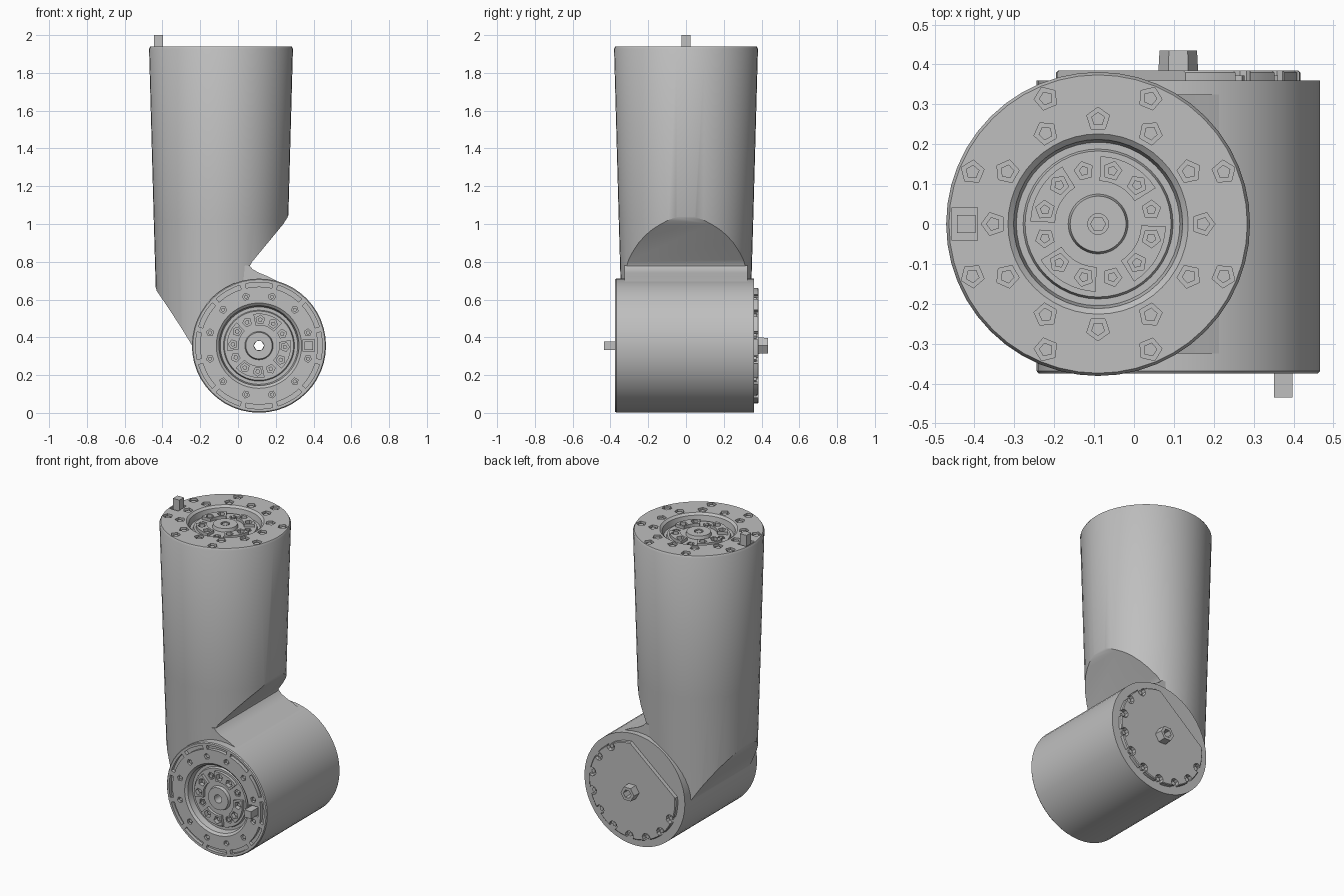
import bpy
import bmesh
from math import sin, cos, pi, radians
from mathutils import Matrix

if "Cube" in bpy.data.objects:
    bpy.data.objects.remove(bpy.data.objects["Cube"])

gray = bpy.data.materials.new("machined_gray")
gray.use_nodes = True
gray.diffuse_color = (0.52, 0.52, 0.52, 1)
gray.node_tree.nodes["Principled BSDF"].inputs["Base Color"].default_value = gray.diffuse_color

# Frames whose local z points out of each joint face
TOP = Matrix.Translation((-0.09, 0, 1.94))
FRONT = Matrix.Translation((0.111, -0.375, 0.356)) @ Matrix.Rotation(pi / 2, 4, "X")
BACK = Matrix.Translation((0.111, 0.36, 0.356)) @ Matrix.Rotation(-pi / 2, 4, "X")
# Frame for side profiles drawn in x and z
SIDE = Matrix.Rotation(pi / 2, 4, "X")


def ngon(angle, dist, radius, sides=5):
    """Regular polygon placed at a polar position."""
    a = radians(angle)
    return [(dist * cos(a) + radius * cos(a + 2 * pi * i / sides),
             dist * sin(a) + radius * sin(a + 2 * pi * i / sides)) for i in range(sides)]


def arc(inner, outer, middle, half, steps=8):
    """Ring sector outline."""
    angles = [radians(middle - half + 2 * half * i / steps) for i in range(steps + 1)]
    return ([(outer * cos(a), outer * sin(a)) for a in angles]
            + [(inner * cos(a), inner * sin(a)) for a in reversed(angles)])


def rect(x0, x1, half):
    return [(x0, -half), (x1, -half), (x1, half), (x0, half)]


def prism(bm, outline, low, high):
    bottom = [bm.verts.new((x, y, low)) for x, y in outline]
    top = [bm.verts.new((x, y, high)) for x, y in outline]
    bm.faces.new(bottom)
    bm.faces.new(top)
    for i in range(len(outline)):
        j = (i + 1) % len(outline)
        bm.faces.new((bottom[i], bottom[j], top[j], top[i]))


def make(name, bm, frame):
    bmesh.ops.recalc_face_normals(bm, faces=bm.faces)
    mesh = bpy.data.meshes.new(name)
    bm.to_mesh(mesh)
    bm.free()
    mesh.materials.append(gray)
    obj = bpy.data.objects.new(name, mesh)
    obj.matrix_world = frame
    bpy.context.collection.objects.link(obj)
    return obj


def make_lathe(name, profile, frame, sides=48, loop=False):
    """Turn (radius, height) points; loop joins the ends into a bored solid."""
    bm = bmesh.new()
    rows = [[bm.verts.new((radius * cos(2 * pi * i / sides),
                           radius * sin(2 * pi * i / sides), height))
             for i in range(sides)] for radius, height in profile]
    pairs = list(zip(rows, rows[1:]))
    if loop:
        pairs.append((rows[-1], rows[0]))
    else:
        bm.faces.new(rows[0])
        bm.faces.new(rows[-1])
    for a, b in pairs:
        for i in range(sides):
            j = (i + 1) % sides
            bm.faces.new((a[i], a[j], b[j], b[i]))
    return make(name, bm, frame)


def make_prisms(name, outlines, low, high, frame):
    bm = bmesh.new()
    for outline in outlines:
        prism(bm, outline, low, high)
    return make(name, bm, frame)


def select(obj):
    bpy.ops.object.select_all(action="DESELECT")
    obj.select_set(True)
    bpy.context.view_layer.objects.active = obj


def cut(targets, outlines, low, high, frame):
    """Subtract prisms from each target."""
    cutter = make_prisms("cutter", outlines, low, high, frame)
    for obj in targets:
        select(obj)
        mod = obj.modifiers.new("cut", "BOOLEAN")
        mod.operation = "DIFFERENCE"
        mod.solver = "EXACT"
        mod.object = cutter
        bpy.ops.object.modifier_apply(modifier=mod.name)
    bpy.data.objects.remove(cutter)


def smooth(obj):
    select(obj)
    bpy.ops.object.shade_smooth_by_angle(angle=radians(32))


# Stepped recess and hub shared by both joint faces
FACE = [(0.226, 0), (0.212, -0.012), (0.205, -0.05), (0.188, -0.05), (0.183, -0.035),
        (0.075, -0.035), (0.07, -0.015), (0.026, -0.015)]


def dress_face(prefix, body, frame, bolts, bolt_size, slots, key_x, turn):
    """Cut sockets and add bolts, drive plates and the locating key."""
    inner_angles = [turn + 15 + 30 * i for i in range(12)]
    plates = make_prisms(prefix + "_drive_plates",
                         [arc(0.108, 0.17, turn + 60 + 90 * i, 28) for i in range(4)],
                         -0.037, -0.016, frame)
    cut([body], [ngon(a, d, bolt_size) for a, d in bolts] + slots, -0.022, 0.02, frame)
    cut([body, plates], [ngon(a, 0.138, 0.024) for a in inner_angles], -0.048, 0.01, frame)
    make_prisms(prefix + "_outer_bolts", [ngon(a, d, bolt_size * 0.6) for a, d in bolts],
                -0.024, -0.008, frame)
    make_prisms(prefix + "_inner_bolts", [ngon(a, 0.138, 0.013) for a in inner_angles],
                -0.05, -0.032, frame)
    make_prisms(prefix + "_key", [rect(key_x, key_x + 0.046, 0.023)], -0.03, 0.06, frame)


# Upright tapered tube
tube = make_lathe("upper_tube", [(0.335, -1.64), (0.356, -0.92), (0.381, -0.012), (0.374, 0)]
                  + FACE + [(0.026, -0.04)], TOP)
# Sloping cuts toward the lower joint: outer elbow, then inner elbow
elbow_outer = [(-0.6, 0.69), (-0.44, 0.68), (-0.43, 0.645), (-0.365, 0.55), (-0.3, 0.45),
               (-0.245, 0.36), (-0.215, 0.25), (-0.6, 0.25)]
elbow_inner = [(0.6, 1.08), (0.275, 1.07), (0.262, 1.035), (0.24, 1.0), (0.075, 0.8),
               (0.058, 0.77), (0.058, 0.63), (-0.1, 0.56), (-0.19, 0.46), (-0.2, 0.25),
               (0.6, 0.25)]
cut([tube], [elbow_outer, elbow_inner], -0.6, 0.6, SIDE)
top_bolts = ([(30 * i, 0.263) for i in range(12)]
             + [(22.5 + 45 * i, 0.341) for i in range(8)])
dress_face("top", tube, TOP, top_bolts, 0.03, [rect(-0.366, -0.303, 0.042)], -0.354, 0)
smooth(tube)
make_prisms("top_centre_nut", [ngon(0, 0, 0.02, 6)], -0.042, -0.018, TOP)

# Lower joint barrel with a bore along its axis
barrel = make_lathe("joint_barrel", [(0.026, -0.735), (0.355, -0.735), (0.355, -0.006),
                                     (0.35, 0)] + FACE, FRONT, loop=True)
slots = [arc(0.312, 0.335, 30 * i, 12.5) for i in range(12)]
dress_face("front", barrel, FRONT, [(15 + 30 * i, 0.268) for i in range(12)], 0.019,
           slots + [rect(0.232, 0.293, 0.032)], 0.24, 12)
smooth(barrel)

# Blend between the tube and the top of the barrel
blend = [(-0.08, 0.62), (-0.08, 0.775), (0.06, 0.78), (0.078, 0.76), (0.11, 0.742),
         (0.16, 0.722), (0.22, 0.692), (0.15, 0.62)]
smooth(make_prisms("neck_blend", [blend], -0.325, 0.325, SIDE))

# Rear cover with edge notches and one flat side
cover = make_lathe("rear_cover", [(0.026, -0.004), (0.306, -0.004), (0.306, 0.02),
                                  (0.301, 0.025), (0.026, 0.025)], BACK, loop=True)
notch_angles = [230 + 24 * i for i in range(3, 13)]
cut([cover], [ngon(a, 0.289, 0.028, 10) for a in notch_angles], -0.02, 0.05, BACK)
cut([cover], [rect(0.222, 0.5, 0.5)], -0.02, 0.05, BACK @ Matrix.Rotation(radians(230), 4, "Z"))
smooth(cover)
make_prisms("rear_bolts", [ngon(a, 0.287, 0.014) for a in notch_angles], -0.004, 0.012, BACK)

# Hollow hexagonal boss on the rear cover
make_lathe("rear_boss", [(0.027, 0.02), (0.05, 0.02), (0.047, 0.075), (0.027, 0.075)],
           BACK, sides=6, loop=True)
